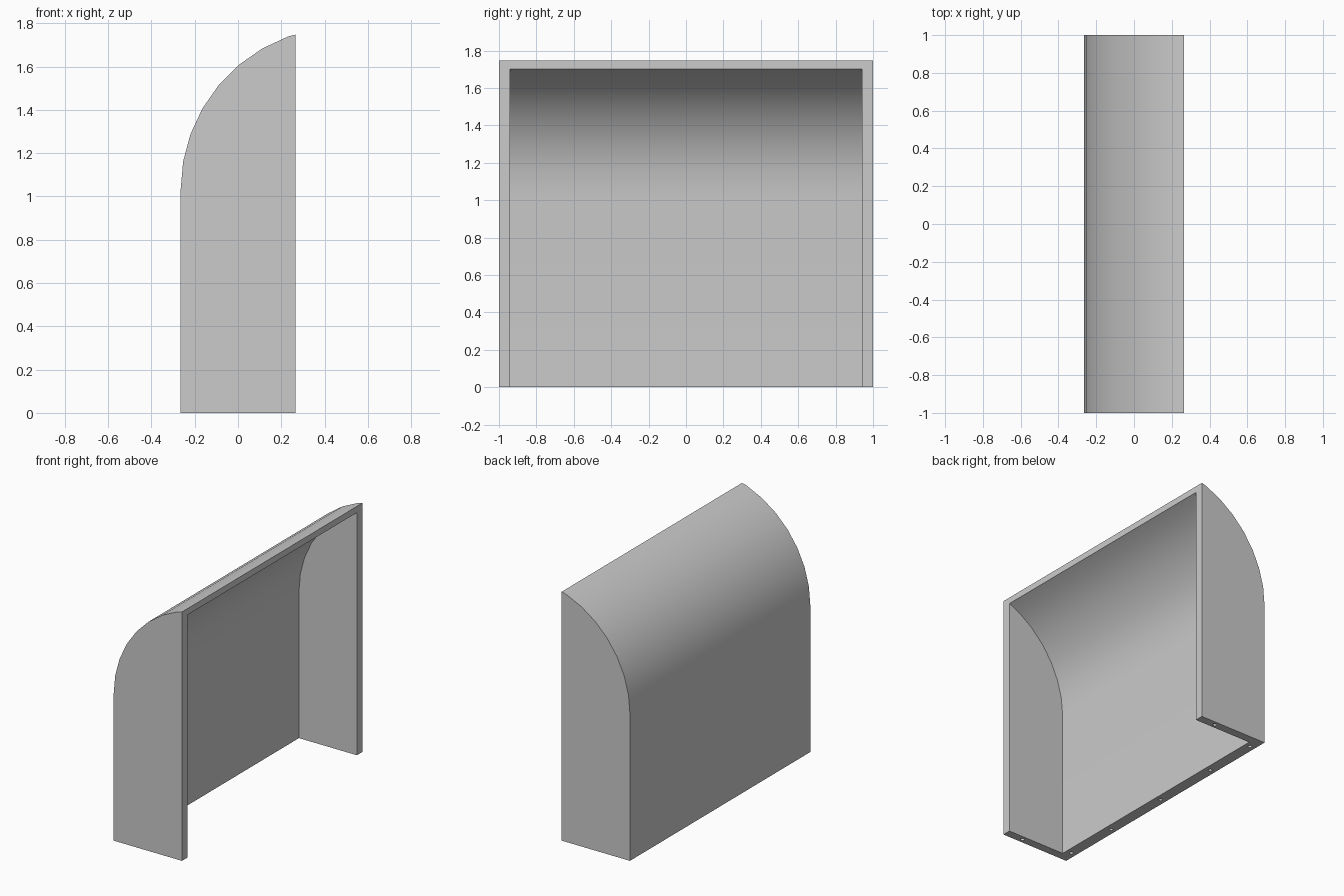
import bpy, bmesh, math
from mathutils import Matrix

if "Cube" in bpy.data.objects:
    bpy.data.objects.remove(bpy.data.objects["Cube"])

HALF_X, HALF_Y, SPRING = 0.265, 1.0, 1.03


def mesh_object(name, bm):
    bmesh.ops.recalc_face_normals(bm, faces=bm.faces)
    mesh = bpy.data.meshes.new(name)
    bm.to_mesh(mesh)
    bm.free()
    obj = bpy.data.objects.new(name, mesh)
    bpy.context.collection.objects.link(obj)
    return obj


def arc(back_x, radius, steps):
    """Quarter-round points in 10 degree steps above the straight back."""
    return [(back_x + radius * (1 - math.cos(math.radians(10 * i))),
             SPRING + radius * math.sin(math.radians(10 * i))) for i in range(steps + 1)]


def prism(name, profile, half_y):
    """Extrude an x/z profile along y."""
    bm = bmesh.new()
    face = bm.faces.new([bm.verts.new((x, -half_y, z)) for x, z in profile])
    ext = bmesh.ops.extrude_face_region(bm, geom=[face])["geom"]
    bmesh.ops.translate(bm, vec=(0, 2 * half_y, 0),
                        verts=[v for v in ext if isinstance(v, bmesh.types.BMVert)])
    return mesh_object(name, bm)


# Outer hood: straight back, curved top, open front edge
hood = prism("hood_shell", [(HALF_X, 0), (-HALF_X, 0)] + arc(-HALF_X, 0.754, 7)
             + [(HALF_X, 1.747)], HALF_Y)

# Hollow interior, open at the front and the bottom
inner = arc(-0.185, 0.731, 7)
cavity = prism("cavity_cutter", [(0.4, -0.1), (-0.185, -0.1)] + inner
               + [(0.4, inner[-1][1])], 0.94)

# Fixing holes in the bottom rim: five along the back, one in each side
bm = bmesh.new()
spots = [(-0.225, y) for y in (-0.9, -0.5, 0, 0.5, 0.9)] + [(0.13, -0.97), (0.13, 0.97)]
for x, y in spots:
    bmesh.ops.create_cone(bm, cap_ends=True, segments=16, radius1=0.013, radius2=0.013,
                          depth=0.16, matrix=Matrix.Translation((x, y, 0)))
holes = mesh_object("hole_cutter", bm)

for cutter in (cavity, holes):
    cutter.hide_render = True
    mod = hood.modifiers.new(cutter.name, "BOOLEAN")
    mod.operation, mod.solver, mod.object = "DIFFERENCE", "EXACT", cutter

# Bake the cuts, then drop the cutters
deps = bpy.context.evaluated_depsgraph_get()
baked = bpy.data.meshes.new_from_object(hood.evaluated_get(deps))
hood.modifiers.clear()
hood.data = baked
for cutter in (cavity, holes):
    bpy.data.objects.remove(cutter)

grey = bpy.data.materials.new("light_grey")
grey.diffuse_color = (0.6, 0.6, 0.6, 1)
grey.use_nodes = True
grey.node_tree.nodes["Principled BSDF"].inputs["Base Color"].default_value = grey.diffuse_color
hood.data.materials.clear()
hood.data.materials.append(grey)

# Smooth curve, crisp rims
bpy.context.view_layer.objects.active = hood
hood.select_set(True)
bpy.ops.object.shade_smooth_by_angle(angle=math.radians(30))
